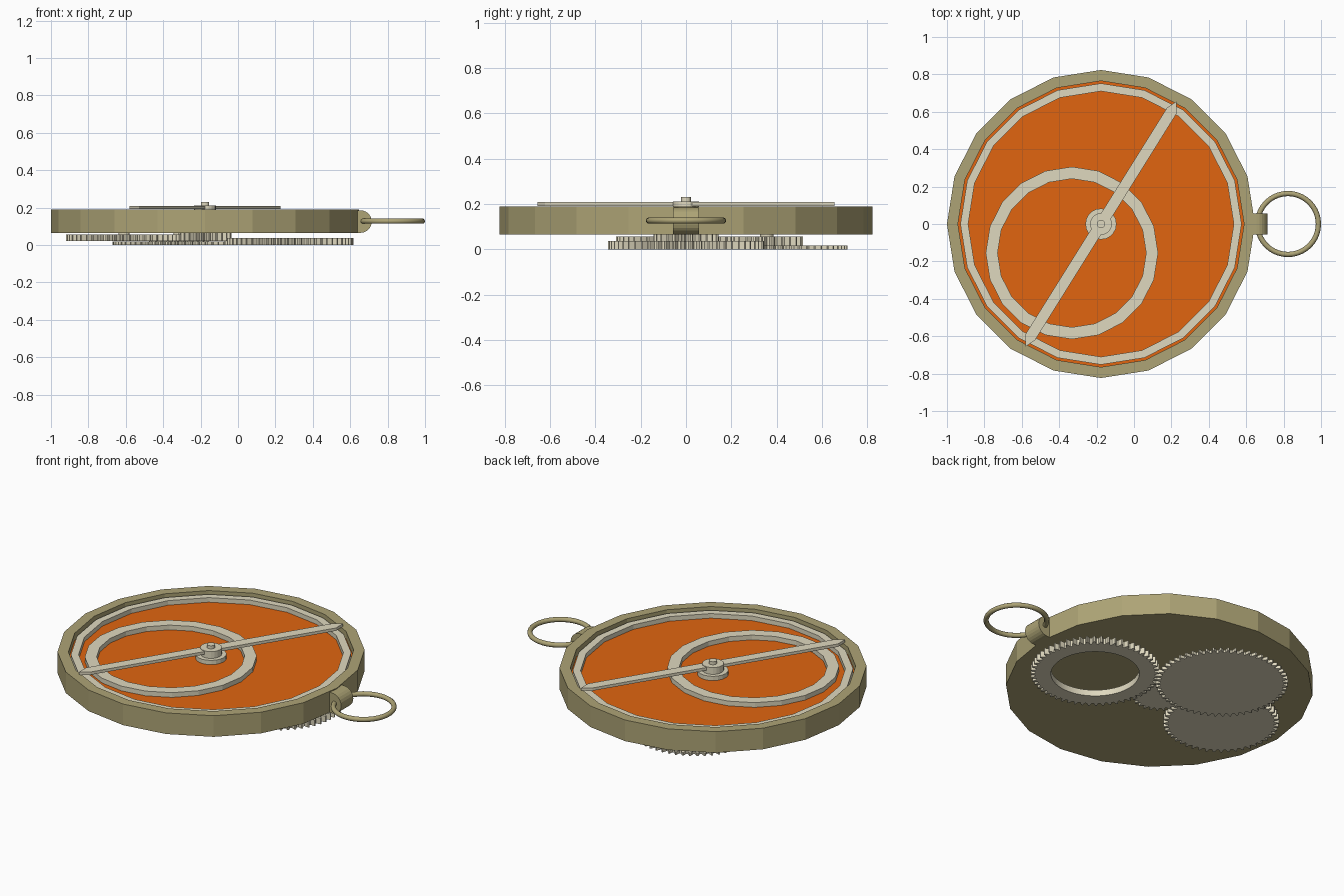
import bpy, bmesh
from math import sin, cos, pi, radians

if "Cube" in bpy.data.objects:
    bpy.data.objects.remove(bpy.data.objects["Cube"])

CX = -0.1765


def material(name, rgb):
    m = bpy.data.materials.new(name)
    m.diffuse_color = (*rgb, 1)
    m.use_nodes = True
    m.node_tree.nodes["Principled BSDF"].inputs["Base Color"].default_value = m.diffuse_color
    return m


BRASS = material("brass", (0.42, 0.37, 0.18, ))
CREAM = material("cream", (0.74, 0.69, 0.52))
ORANGE = material("orange", (0.75, 0.13, 0.005))


def finish(name, bm, mat, loc=(0, 0, 0)):
    bmesh.ops.remove_doubles(bm, verts=bm.verts, dist=1e-5)
    bmesh.ops.recalc_face_normals(bm, faces=bm.faces)
    me = bpy.data.meshes.new(name)
    bm.to_mesh(me)
    bm.free()
    me.materials.append(mat)
    ob = bpy.data.objects.new(name, me)
    ob.location = loc
    bpy.context.collection.objects.link(ob)
    return ob


def lathe(name, profile, sides, x, y, mat):
    """Spin a closed (radius, z) profile around the vertical axis."""
    bm = bmesh.new()
    vs = [bm.verts.new((r, 0, z)) for r, z in profile]
    es = [bm.edges.new((vs[i], vs[(i + 1) % len(vs)])) for i in range(len(vs))
          if profile[i][0] + profile[(i + 1) % len(vs)][0] > 0]
    bmesh.ops.spin(bm, geom=vs + es, cent=(0, 0, 0), axis=(0, 0, 1),
                   angle=2 * pi, steps=sides)
    return finish(name, bm, mat, (x, y, 0))


def ring(name, r0, r1, z0, z1, sides, x, y, mat):
    return lathe(name, [(r0, z0), (r1, z0), (r1, z1), (r0, z1)], sides, x, y, mat)


def prism(name, pts, z0, z1, mat, loc=(0, 0, 0)):
    bm = bmesh.new()
    f = bm.faces.new([bm.verts.new((x, y, z0)) for x, y in pts])
    ext = bmesh.ops.extrude_face_region(bm, geom=[f], use_keep_orig=True)
    up = [g for g in ext["geom"] if isinstance(g, bmesh.types.BMVert)]
    bmesh.ops.translate(bm, verts=up, vec=(0, 0, z1 - z0))
    return finish(name, bm, mat, loc)


def gear(name, x, y, r, teeth, z0, z1, depth=0.025, hole=0):
    """Toothed wheel, optionally with an open centre."""
    bm = bmesh.new()
    steps = [(0.0, r - depth), (0.3, r - depth), (0.55, r), (0.75, r)]
    out, inn = [], []
    for i in range(teeth):
        for t, rad in steps:
            a = 2 * pi * (i + t) / teeth
            out.append([bm.verts.new((rad * cos(a), rad * sin(a), z)) for z in (z0, z1)])
            if hole:
                inn.append([bm.verts.new((hole * cos(a), hole * sin(a), z)) for z in (z0, z1)])
    n = len(out)
    for i in range(n):
        j = (i + 1) % n
        bm.faces.new((out[i][0], out[j][0], out[j][1], out[i][1]))
        if hole:
            bm.faces.new((inn[i][0], inn[i][1], inn[j][1], inn[j][0]))
            for k in (0, 1):
                bm.faces.new((out[i][k], out[j][k], inn[j][k], inn[i][k]))
    if not hole:
        for k in (0, 1):
            bm.faces.new([v[k] for v in out])
    return finish(name, bm, CREAM, (x, y, 0))


# Case: shallow dish with a raised rim, and the orange dial inside
lathe("case", [(0, 0.065), (0.8235, 0.065), (0.8235, 0.19), (0.765, 0.19),
               (0.765, 0.14), (0, 0.14)], 20, CX, 0, BRASS)
lathe("dial_plate", [(0, 0.139), (0.765, 0.139), (0.765, 0.147), (0, 0.147)],
      20, CX, 0, ORANGE)

# Rings lying on the dial
ring("outer_scale_ring", 0.71, 0.752, 0.145, 0.174, 20, CX, 0, CREAM)
ring("eccentric_ring", 0.397, 0.461, 0.145, 0.175, 20, -0.332, -0.155, CREAM)

# Hub: washer, post, cap and pin
lathe("hub", [(0, 0.145), (0.083, 0.145), (0.083, 0.172), (0.058, 0.172),
              (0.058, 0.212), (0.022, 0.212), (0.022, 0.23), (0, 0.23)],
      20, CX, 0, CREAM)

# Rotating rule with a pointed tip at both ends
rule = prism("rule", [(0.715, -0.03), (0.77, 0.005), (0.715, 0.03),
                      (-0.715, 0.03), (-0.77, -0.005), (-0.715, -0.03)],
             0.191, 0.208, CREAM, (CX, 0, 0))
rule.rotation_euler.z = radians(58)

# Lug: rounded block on the case edge
bm = bmesh.new()
prof = [(0.61, 0.065)] + [(0.655 + 0.06 * cos(a), 0.125 + 0.06 * sin(a))
                          for a in (pi * (i / 12 - 0.5) for i in range(13))] + [(0.61, 0.185)]
f = bm.faces.new([bm.verts.new((x, -0.057, z)) for x, z in prof])
ext = bmesh.ops.extrude_face_region(bm, geom=[f], use_keep_orig=True)
bmesh.ops.translate(bm, vec=(0, 0.114, 0),
                    verts=[g for g in ext["geom"] if isinstance(g, bmesh.types.BMVert)])
finish("lug", bm, BRASS)

# Hanging ring
bpy.ops.mesh.primitive_torus_add(location=(0.823, 0, 0.127), major_radius=0.163,
                                 minor_radius=0.014, major_segments=40, minor_segments=10)
bail = bpy.context.object
bail.name = "hanging_ring"
bail.data.materials.append(BRASS)
bpy.ops.object.shade_smooth_by_angle(angle=radians(40))

# Gear train under the case: (name, x, y, radius, teeth, z0, z1, depth, hole)
for g in [("open_gear", 0.272, 0, 0.345, 56, 0, 0.036, 0.025, 0.237),
          ("idler_gear", -0.315, 0.357, 0.355, 56, 0, 0.018, 0.025, 0),
          ("idler_pinion", -0.315, 0.357, 0.16, 24, 0.018, 0.057, 0.025, 0),
          ("side_gear", -0.61, 0, 0.31, 48, 0.02, 0.056, 0.025, 0),
          ("centre_pinion", CX, 0, 0.143, 24, 0.02, 0.066, 0.025, 0)]:
    gear(*g)

# Short axles joining the gears to the case
for nm, x, y, z in [("idler_axle", -0.315, 0.357, 0.05), ("side_axle", -0.61, 0, 0.05)]:
    lathe(nm, [(0, z), (0.03, z), (0.03, 0.07), (0, 0.07)], 16, x, y, CREAM)
